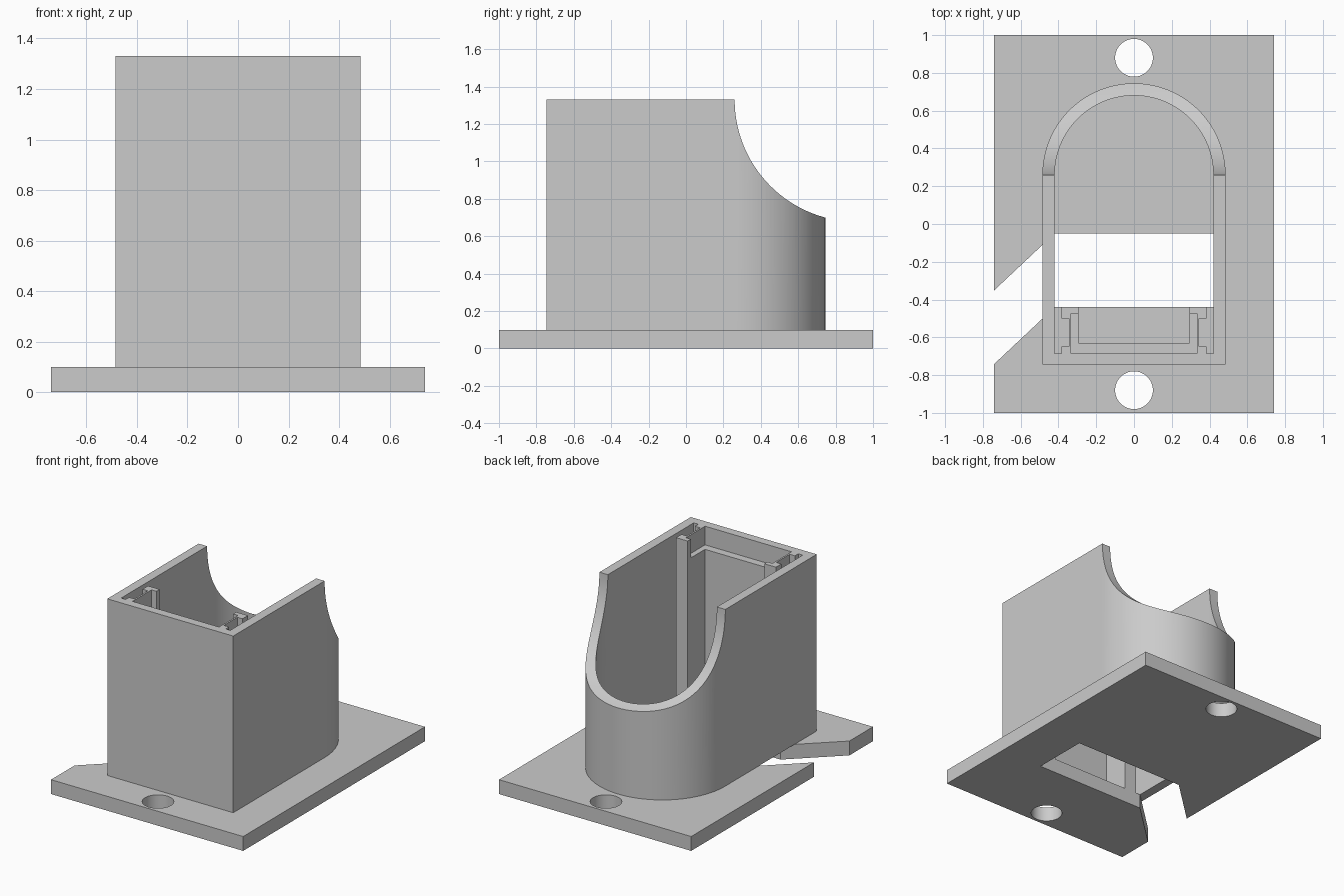
import bpy, bmesh, math
from mathutils import Matrix

cube = bpy.data.objects.get("Cube")
if cube:
    bpy.data.objects.remove(cube, do_unlink=True)

grey = bpy.data.materials.new("light grey plastic")
grey.use_nodes = True
tint = (0.6, 0.6, 0.6, 1)
grey.diffuse_color = tint
grey.node_tree.nodes["Principled BSDF"].inputs["Base Color"].default_value = tint


def prism(name, outline, z0, z1):
    """Extrude a flat outline from z0 up to z1."""
    bm = bmesh.new()
    face = bm.faces.new([bm.verts.new((x, y, z0)) for x, y in outline])
    up = bmesh.ops.extrude_face_region(bm, geom=[face])["geom"]
    moved = [v for v in up if isinstance(v, bmesh.types.BMVert)]
    bmesh.ops.translate(bm, verts=moved, vec=(0, 0, z1 - z0))
    bmesh.ops.recalc_face_normals(bm, faces=bm.faces)
    mesh = bpy.data.meshes.new(name)
    bm.to_mesh(mesh)
    bm.free()
    mesh.materials.append(grey)
    obj = bpy.data.objects.new(name, mesh)
    bpy.context.collection.objects.link(obj)
    return obj


def arc(cx, cy, r, a0, a1, n):
    angles = [math.radians(a0 + (a1 - a0) * i / n) for i in range(n + 1)]
    return [(cx + r * math.cos(a), cy + r * math.sin(a)) for a in angles]


def box(x0, x1, y0, y1):
    return [(x0, y0), (x1, y0), (x1, y1), (x0, y1)]


def carve(target, cutters):
    """Subtract the cutters, bake the result and drop the cutters."""
    for cutter in cutters:
        cutter.hide_render = True
        mod = target.modifiers.new("cut", 'BOOLEAN')
        mod.operation, mod.solver, mod.object = 'DIFFERENCE', 'EXACT', cutter
    bpy.context.view_layer.update()
    graph = bpy.context.evaluated_depsgraph_get()
    baked = bpy.data.meshes.new_from_object(target.evaluated_get(graph))
    target.modifiers.clear()
    target.data = baked
    for cutter in cutters:
        bpy.data.objects.remove(cutter, do_unlink=True)
    bpy.ops.object.select_all(action='DESELECT')
    target.select_set(True)
    bpy.context.view_layer.objects.active = target
    bpy.ops.object.shade_smooth_by_angle(angle=math.radians(30))


BASE, TOP = 0.1, 1.33
BEND = 0.26                     # where the straight walls turn into the round back
OUT, INN = 0.485, 0.42          # outer and inner half widths

# Base plate: screw holes, cable opening and the slanted slot leading to it
plate = prism("base_plate", box(-0.74, 0.74, -1, 1), 0, BASE)
cuts = [prism("screw_hole", arc(0, y, 0.1, 0, 354, 59), -0.1, 0.2) for y in (-0.88, 0.88)]
opening = [(INN, -0.05), (-INN, -0.05), (-0.84, -0.445), (-0.84, -0.835),
           (-INN, -0.44), (INN, -0.44)]
cuts.append(prism("cable_opening", opening, -0.1, 0.2))
carve(plate, cuts)

# Housing: straight front and sides, half-round back
outer = arc(0, BEND, OUT, 0, 180, 64) + [(-OUT, -0.745), (OUT, -0.745)]
housing = prism("housing", outer, BASE, TOP)

# Cavity whose outline leaves the two grooved rails standing behind the front wall
rail = [(-INN, -0.685), (-0.385, -0.685), (-0.385, -0.648), (-0.345, -0.648),
        (-0.345, -0.5), (-0.385, -0.5), (-0.385, -0.44), (-0.295, -0.44), (-0.295, -0.63)]
inner = arc(0, BEND, INN, 0, 180, 64) + rail + [(-x, y) for x, y in reversed(rail)]
cavity = prism("cavity", inner, 0, 1.6)

# Shallow seat in the top between the rails
seat = prism("top_seat", box(-0.333, 0.333, -0.685, -0.475), 1.2, 1.6)

# Concave sweep that lowers the back
R = 0.652
sweep = prism("back_sweep", arc(TOP, BEND + R, R, 0, 357, 119), -1, 1)
sweep.data.transform(Matrix.Rotation(math.radians(-90), 4, 'Y') @ Matrix.Scale(1, 4))
sweep.data.update()
block = prism("back_clear", box(-1, 1, BEND + R, 2), TOP - R, 2)
carve(housing, [cavity, seat, sweep, block])
